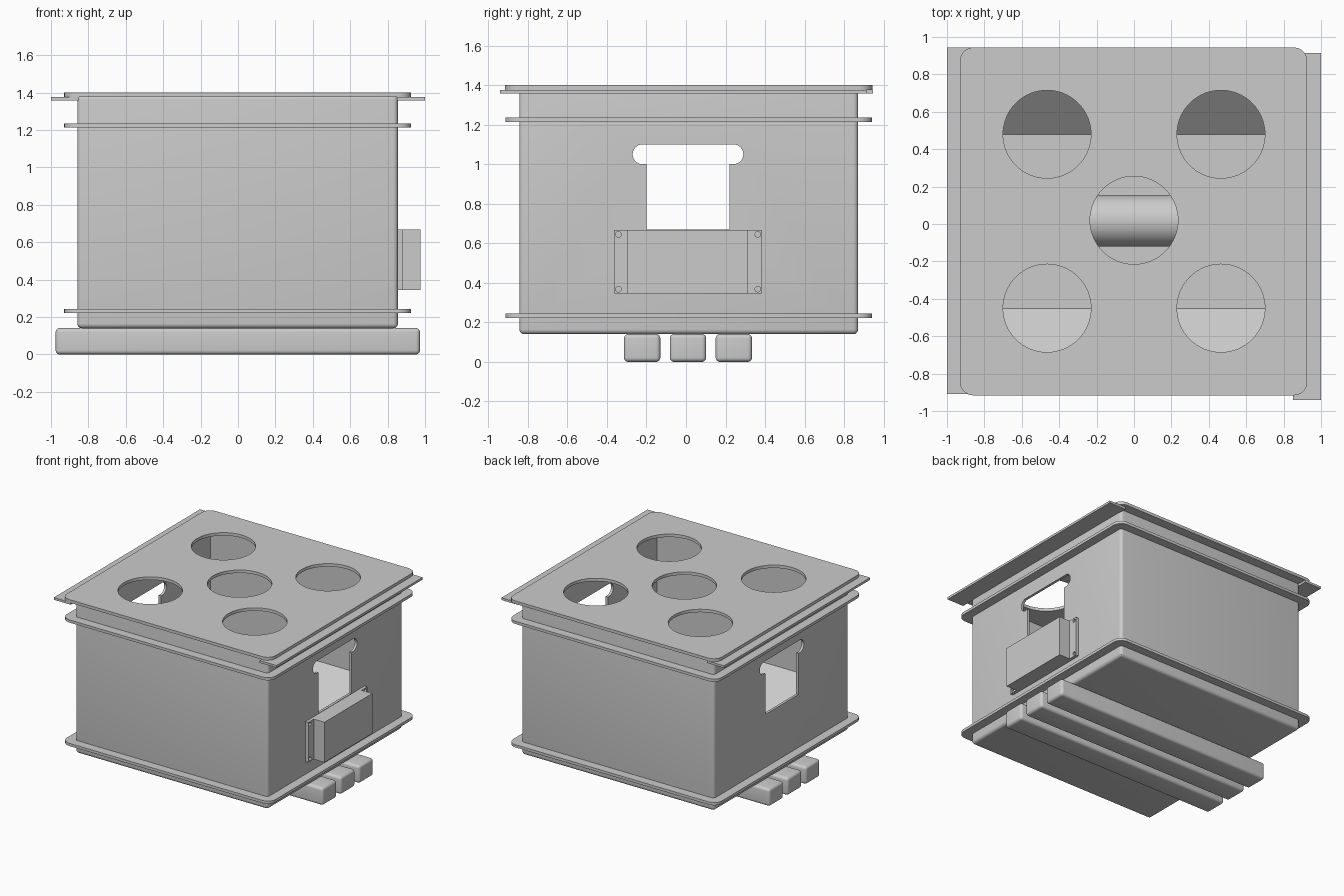
import bpy, bmesh
from math import pi
from mathutils import Matrix, Vector

if "Cube" in bpy.data.objects:
    bpy.data.objects.remove(bpy.data.objects["Cube"])

CX, CY = -0.002, 0.014   # body centre in plan


def finish(name, bm):
    bmesh.ops.recalc_face_normals(bm, faces=bm.faces)
    mesh = bpy.data.meshes.new(name)
    bm.to_mesh(mesh)
    bm.free()
    ob = bpy.data.objects.new(name, mesh)
    bpy.context.collection.objects.link(ob)
    return ob


def box(name, x, y, z, radius=0.0, vertical_only=False, seg=5):
    bm = bmesh.new()
    size = Vector((x[1] - x[0], y[1] - y[0], z[1] - z[0]))
    mid = Vector((x[0] + x[1], y[0] + y[1], z[0] + z[1])) / 2
    bmesh.ops.create_cube(bm, size=1, matrix=Matrix.Translation(mid) @ Matrix.Diagonal(size).to_4x4())
    if radius:
        edges = [e for e in bm.edges if not vertical_only
                 or abs(e.verts[0].co.z - e.verts[1].co.z) > 1e-4]
        bmesh.ops.bevel(bm, geom=edges, offset=radius, segments=seg, profile=0.5, affect='EDGES')
    return finish(name, bm)


def cylinder(name, centre, radius, length, axis='Z', seg=64):
    bm = bmesh.new()
    mat = Matrix.Translation(centre)
    if axis == 'X':
        mat = mat @ Matrix.Rotation(pi / 2, 4, 'Y')
    bmesh.ops.create_cone(bm, cap_ends=True, segments=seg, radius1=radius, radius2=radius,
                          depth=length, matrix=mat)
    return finish(name, bm)


def prism(name, profile, x0, x1):
    # (y, z) profile extruded along x
    bm = bmesh.new()
    face = bm.faces.new([bm.verts.new((x0, y, z)) for y, z in profile])
    out = bmesh.ops.extrude_face_region(bm, geom=[face], use_keep_orig=True)
    moved = [v for v in out['geom'] if isinstance(v, bmesh.types.BMVert)]
    bmesh.ops.translate(bm, verts=moved, vec=(x1 - x0, 0, 0))
    return finish(name, bm)


def cut(target, *cutters):
    bpy.context.view_layer.objects.active = target
    for c in cutters:
        mod = target.modifiers.new('cut', 'BOOLEAN')
        mod.operation = 'DIFFERENCE'
        mod.solver = 'EXACT'
        mod.object = c
        bpy.ops.object.modifier_apply(modifier=mod.name)
        bpy.data.objects.remove(c, do_unlink=True)


# Hollow body, open at the top under the lid, with a window through both side walls
H, T = 0.857, 0.02
body = box('body', (CX - H, CX + H), (CY - H, CY + H), (0.14, 1.39), 0.025)
cut(body,
    box('cavity', (CX - H + T, CX + H - T), (CY - H + T, CY + H - T), (0.165, 1.6)),
    box('window', (-1.2, 1.2), (-0.2, 0.22), (0.67, 1.06)),
    box('window_slot', (-1.2, 1.2), (-0.22, 0.24), (1.0, 1.1)),
    cylinder('slot_end', (0, -0.22, 1.05), 0.05, 2.4, 'X', 32),
    cylinder('slot_end', (0, 0.24, 1.05), 0.05, 2.4, 'X', 32))

# Sloping inner floor panels and the round bar lying between them
for side, label in ((-1, 'front'), (1, 'back')):
    inner, outer = CY + side * 0.465, CY + side * (H - T / 2)
    prism(label + '_floor_slope', [(inner, 0.165), (outer, 0.50), (outer, 0.15), (inner, 0.15)],
          CX - H + T / 2, CX + H - T / 2)
cylinder('inner_bar', (CX, 0.017, 0.30), 0.138, 2 * (H - T / 2), 'X')

# Rims around the body
F = 0.928
for label, z in (('lower', 0.222), ('upper', 1.214)):
    rim = box(label + '_rim', (CX - F, CX + F), (CY - F, CY + F), (z, z + 0.022), 0.07, True)
    cut(rim, box('rim_opening', (CX - H + 0.01, CX + H - 0.01),
                 (CY - H + 0.01, CY + H - 0.01), (z - 0.1, z + 0.1)))

# Lid with five round openings
lid = box('lid', (CX - F, CX + F), (CY - 0.93, CY + 0.93), (1.376, 1.4), 0.07, True)
for x, y in ((-0.465, 0.48), (0.465, 0.48), (-0.465, -0.45), (0.465, -0.45), (0, 0.02)):
    cut(lid, cylinder('lid_opening', (x, y, 1.39), 0.235, 0.2))

# Side strips below the lid, slightly staggered
box('left_strip', (-1, -0.85), (-0.91, 0.945), (1.358, 1.376))
box('right_strip', (0.85, 1), (-0.94, 0.915), (1.358, 1.376))

# Control box with a screw flange on the right wall
flange = box('control_box_flange', (0.85, 0.88), (-0.365, 0.385), (0.345, 0.667))
for y in (-0.342, 0.363):
    for z in (0.368, 0.645):
        cut(flange, cylinder('screw_hole', (0.89, y, z), 0.014, 0.06, 'X', 24))
box('control_box', (0.86, 0.975), (-0.295, 0.312), (0.345, 0.667))

# Three rounded floor rails
for i in range(3):
    y = -0.222 + i * 0.232
    box('floor_rail_%d' % (i + 1), (-0.975, 0.973), (y - 0.092, y + 0.092), (0, 0.141), 0.022)

for ob in bpy.context.scene.objects:
    ob.select_set(True)
bpy.context.view_layer.objects.active = body
bpy.ops.object.shade_smooth_by_angle(angle=pi / 6)
